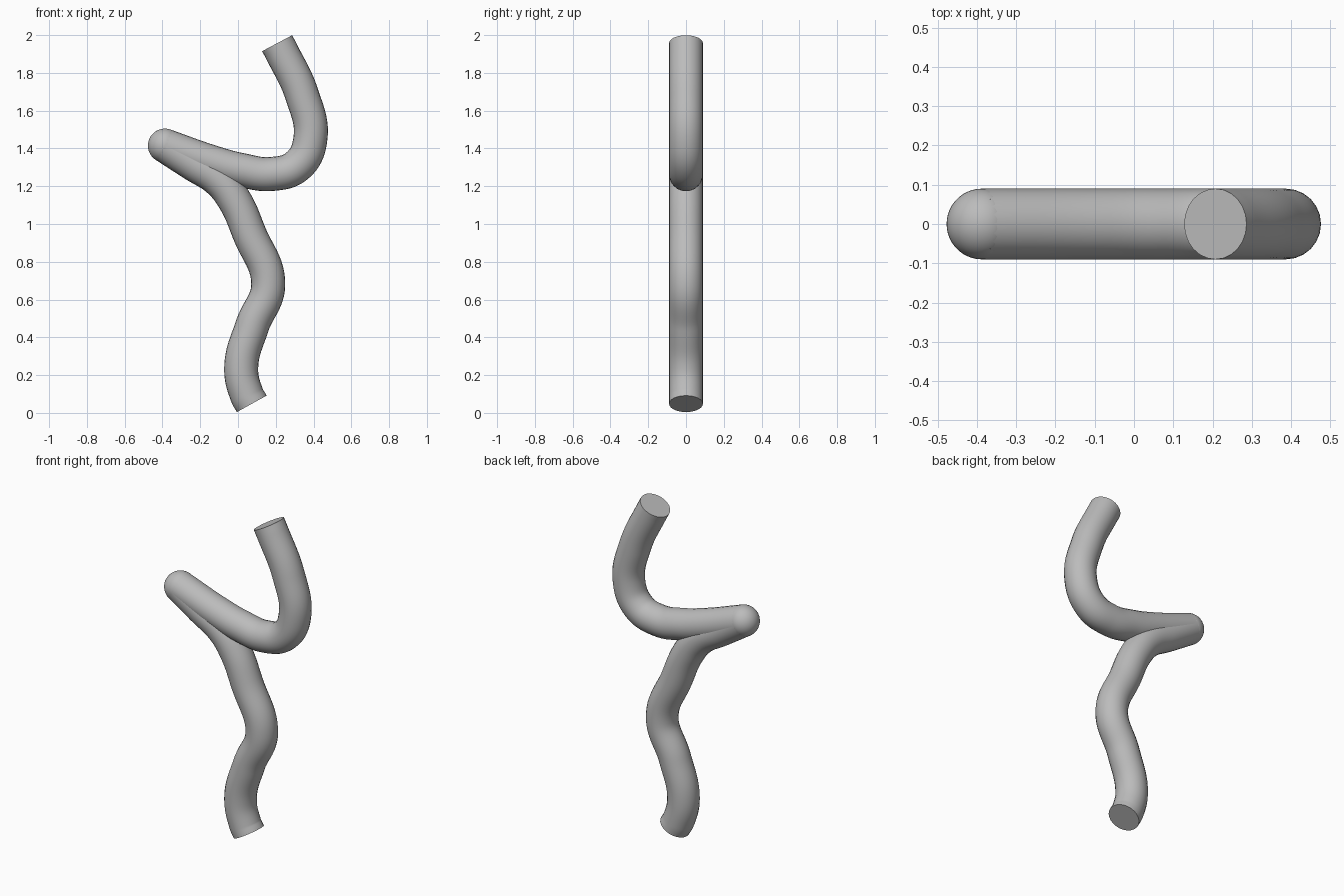
import bpy
import math

cube = bpy.data.objects.get("Cube")
if cube:
    bpy.data.objects.remove(cube, do_unlink=True)

RADIUS = 0.09
TIP = (-0.387, 1.415)

grey = bpy.data.materials.new("plain grey")
grey.use_nodes = True
colour = (0.5, 0.5, 0.5, 1)
grey.diffuse_color = colour
grey.node_tree.nodes["Principled BSDF"].inputs["Base Color"].default_value = colour


def smooth(obj):
    bpy.ops.object.select_all(action="DESELECT")
    obj.select_set(True)
    bpy.context.view_layer.objects.active = obj
    bpy.ops.object.shade_smooth_by_angle(angle=math.radians(40))


def tube(name, path):
    """Round capped tube along a smooth path of (x, z) points."""
    curve = bpy.data.curves.new(name, "CURVE")
    curve.dimensions = "3D"
    curve.bevel_depth = RADIUS
    curve.bevel_resolution = 10
    curve.resolution_u = 12
    curve.use_fill_caps = True
    spline = curve.splines.new("BEZIER")
    spline.bezier_points.add(len(path) - 1)
    for point, (x, z) in zip(spline.bezier_points, path):
        point.co = (x, 0, z)
        point.handle_left_type = point.handle_right_type = "AUTO"
    obj = bpy.data.objects.new(name, curve)
    bpy.context.collection.objects.link(obj)
    bpy.ops.object.select_all(action="DESELECT")
    obj.select_set(True)
    bpy.context.view_layer.objects.active = obj
    bpy.ops.object.convert(target="MESH")
    obj = bpy.context.object
    obj.data.materials.clear()
    obj.data.materials.append(grey)
    smooth(obj)
    return obj


# Wavy lower length, from the floor up to the bend
tube("lower_tube", [(0.073, 0.048), (0.047, 0.095), (0.017, 0.24), (0.075, 0.46),
                    (0.16, 0.68), (0.06, 0.95), (-0.015, 1.12), (-0.10, 1.23),
                    (-0.24, 1.32), TIP])

# Hooked upper length, from the bend to the open end
tube("upper_tube", [TIP, (-0.13, 1.325), (0.02, 1.285), (0.18, 1.265), (0.315, 1.31),
                    (0.383, 1.45), (0.34, 1.68), (0.232, 1.91), (0.207, 1.957)])

# Rounded end of the sharp bend
bpy.ops.mesh.primitive_uv_sphere_add(segments=44, ring_count=22, radius=RADIUS,
                                     location=(TIP[0], 0, TIP[1]))
bend = bpy.context.object
bend.name = "bend_tip"
bend.data.materials.append(grey)
smooth(bend)
